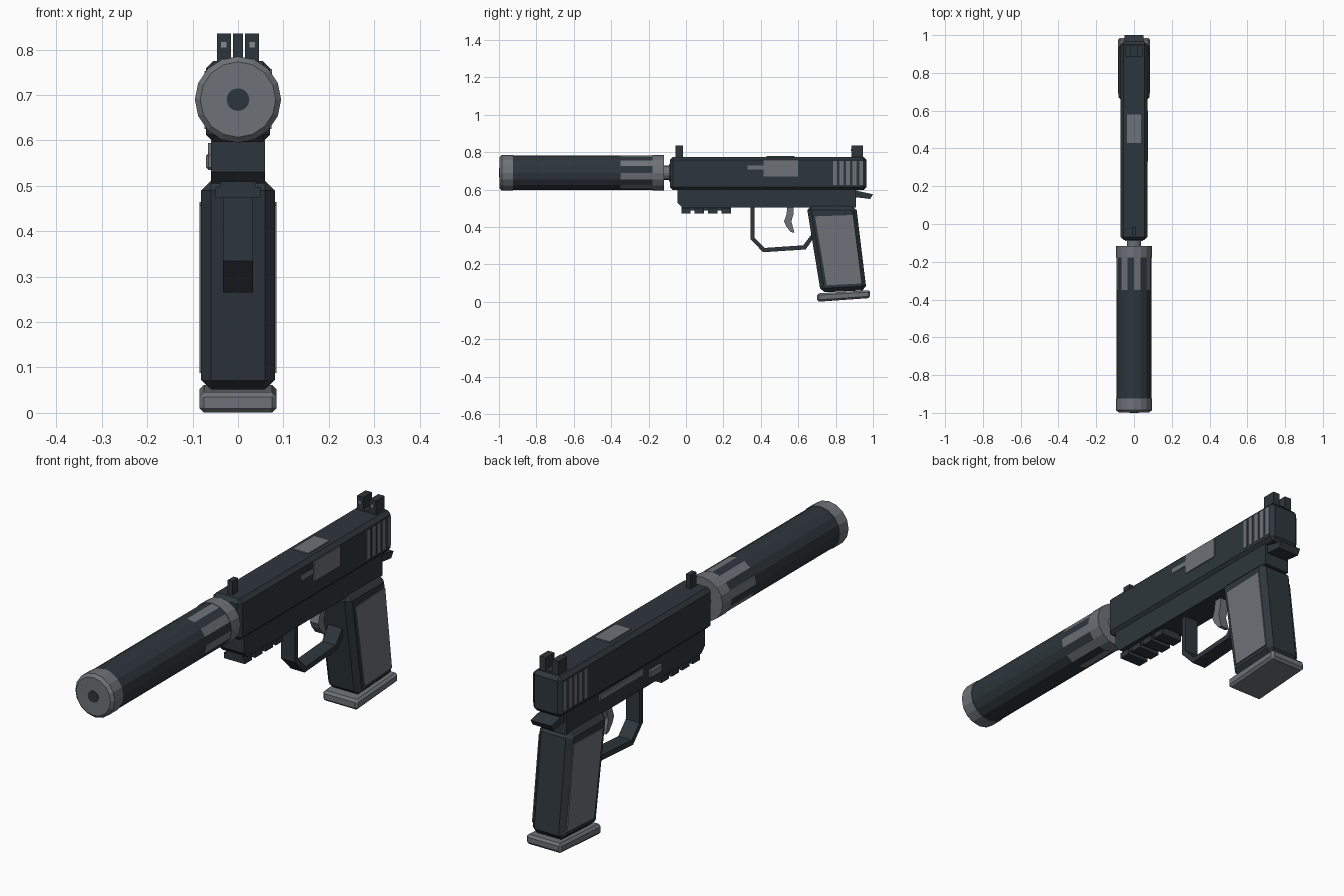
import bpy, bmesh, math

if "Cube" in bpy.data.objects:
    bpy.data.objects.remove(bpy.data.objects["Cube"])


def material(name, rgb):
    m = bpy.data.materials.new(name)
    m.diffuse_color = (*rgb, 1)
    m.use_nodes = True
    m.node_tree.nodes["Principled BSDF"].inputs["Base Color"].default_value = m.diffuse_color
    return m


DARK = material("dark slate", (0.027, 0.037, 0.045))
GREY = material("mid grey", (0.155, 0.170, 0.188))
PALE = material("pale grey", (0.24, 0.26, 0.28))


def finish(name, bm, mats, bevel=0):
    bmesh.ops.recalc_face_normals(bm, faces=bm.faces)
    me = bpy.data.meshes.new(name)
    bm.to_mesh(me)
    bm.free()
    ob = bpy.data.objects.new(name, me)
    bpy.context.collection.objects.link(ob)
    for m in mats:
        me.materials.append(m)
    if bevel:
        mod = ob.modifiers.new("chamfer", 'BEVEL')
        mod.width = bevel
        mod.segments = 1
        mod.limit_method = 'ANGLE'
    return ob


def prism(name, profile, x0, x1, mat, bevel=0):
    """Side profile of (y, z) points extruded from x0 to x1."""
    bm = bmesh.new()
    face = bm.faces.new([bm.verts.new((x0, y, z)) for y, z in profile])
    ext = bmesh.ops.extrude_face_region(bm, geom=[face])
    for v in ext["geom"]:
        if isinstance(v, bmesh.types.BMVert):
            v.co.x = x1
    return finish(name, bm, [mat], bevel)


def box(name, x0, x1, y0, y1, z0, z1, mat, bevel=0):
    return prism(name, [(y0, z0), (y1, z0), (y1, z1), (y0, z1)], x0, x1, mat, bevel)


AXIS_Z, SIDES = 0.69, 16


def turned(name, rings, mats, rule=None):
    """Rings of (y, radius) around the barrel axis, capped at both ends."""
    bm = bmesh.new()
    loops = []
    for y, r in rings:
        loops.append([bm.verts.new((r * math.sin(2 * math.pi * i / SIDES), y,
                                    AXIS_Z + r * math.cos(2 * math.pi * i / SIDES)))
                      for i in range(SIDES)])
    for k in range(len(loops) - 1):
        a, b = loops[k], loops[k + 1]
        for i in range(SIDES):
            j = (i + 1) % SIDES
            f = bm.faces.new((a[i], a[j], b[j], b[i]))
            if rule:
                f.material_index = rule(k, i)
    bm.faces.new(loops[0])
    bm.faces.new(loops[-1])
    return finish(name, bm, mats)


# Suppressor: tube with alternating grip flats, two collars and a bore
turned("suppressor_tube", [(-0.94, 0.0925), (-0.35, 0.0925), (-0.17, 0.0925)],
       [DARK, GREY], lambda k, i: 1 if k == 1 and i % 2 == 0 else 0)
turned("suppressor_front_cap", [(-0.997, 0.083), (-0.985, 0.095), (-0.925, 0.095)], [GREY])
turned("suppressor_rear_collar", [(-0.178, 0.095), (-0.117, 0.095)], [GREY])
turned("suppressor_bore", [(-1.0, 0.025), (-0.99, 0.025)], [DARK])
turned("threaded_neck", [(-0.13, 0.038), (-0.09, 0.038), (-0.09, 0.048), (-0.07, 0.048)], [GREY])

# Slide with port, extractor and serrations
box("slide", -0.071, 0.071, -0.085, 0.965, 0.597, 0.775, DARK, 0.016)
box("port_side_plate", 0.066, 0.075, 0.415, 0.60, 0.67, 0.757, GREY)
box("port_top_plate", -0.038, 0.038, 0.43, 0.58, 0.772, 0.780, GREY)
box("extractor", 0.066, 0.074, 0.33, 0.415, 0.708, 0.729, GREY)
for side in (-1, 1):
    for i in range(5):
        y = 0.785 + 0.0355 * i
        box("slide_serration", side * 0.067, side * 0.0735, y, y + 0.021, 0.625, 0.753, GREY)

# Sights
box("front_sight", -0.011, 0.011, -0.055, -0.015, 0.765, 0.835, DARK)
box("rear_sight_base", -0.046, 0.046, 0.885, 0.945, 0.765, 0.783, DARK)
for side in (-1, 1):
    box("rear_sight_post", side * 0.015, side * 0.046, 0.885, 0.945, 0.775, 0.835, DARK)
    box("sight_dot", side * 0.025, side * 0.037, 0.882, 0.888, 0.805, 0.817, PALE)

# Frame, tang and accessory rail
prism("frame", [(-0.045, 0.60), (-0.045, 0.53), (-0.02, 0.505), (0.91, 0.505), (0.91, 0.60)],
      -0.06, 0.06, DARK)
prism("tang", [(0.90, 0.598), (0.93, 0.59), (1.0, 0.575), (0.985, 0.55), (0.90, 0.56)],
      -0.05, 0.05, DARK)
box("rail_base", -0.04, 0.04, -0.025, 0.24, 0.487, 0.51, DARK)
for i in range(4):
    y = -0.025 + 0.0717 * i
    box("rail_tooth", -0.05, 0.05, y, y + 0.05, 0.473, 0.498, DARK)

# Left side controls
box("slide_stop_lever", -0.066, -0.055, 0.385, 0.685, 0.568, 0.594, GREY)
box("takedown_button", -0.07, -0.055, 0.26, 0.345, 0.535, 0.572, GREY, 0.005)

# Grip with side panels and magazine base
prism("grip", [(0.645, 0.512), (0.72, 0.05), (0.965, 0.062), (0.91, 0.512)],
      -0.081, 0.081, DARK, 0.022)
for side in (-1, 1):
    prism("grip_panel", [(0.69, 0.457), (0.752, 0.088), (0.94, 0.098), (0.893, 0.464)],
          side * 0.077, side * 0.085, GREY)
prism("magazine_base", [(0.70, 0.045), (0.70, 0.0), (0.985, 0.02), (0.985, 0.062)],
      -0.085, 0.085, GREY, 0.01)

# Trigger guard: outer path joined to the inner path
outer = [(0.345, 0.51), (0.345, 0.335), (0.412, 0.265), (0.64, 0.28), (0.685, 0.345)]
inner = [(0.672, 0.362), (0.627, 0.302), (0.42, 0.288), (0.367, 0.343), (0.367, 0.51)]
prism("trigger_guard", outer + inner, -0.033, 0.033, DARK)
prism("trigger", [(0.54, 0.51), (0.538, 0.47), (0.524, 0.43), (0.535, 0.405), (0.56, 0.373),
                  (0.58, 0.37), (0.563, 0.43), (0.575, 0.47), (0.575, 0.51)],
      -0.02, 0.02, GREY)
